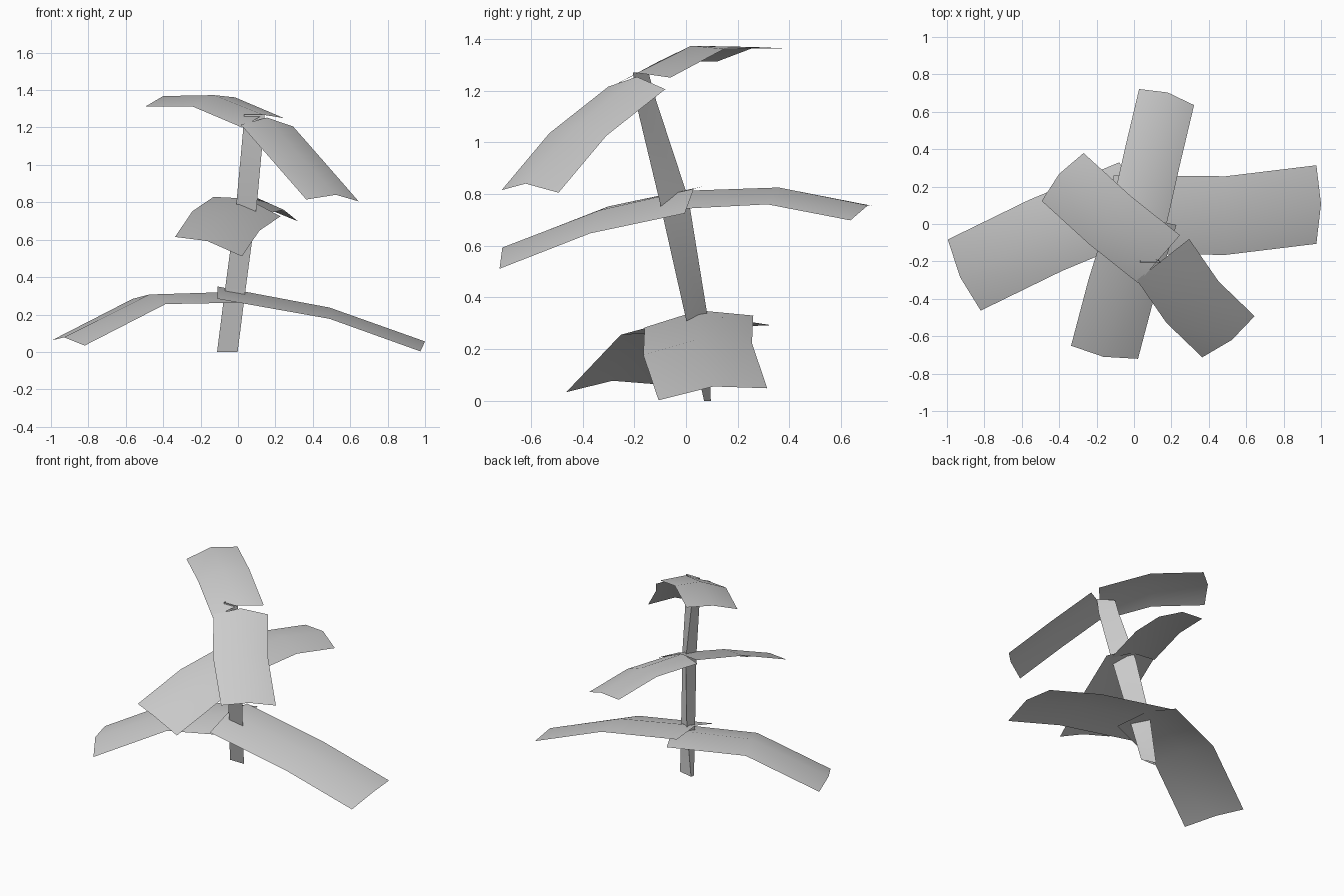
import bpy, bmesh, math
from mathutils import Vector

cube = bpy.data.objects.get("Cube")
if cube:
    bpy.data.objects.remove(cube, do_unlink=True)

grey = bpy.data.materials.new("plain_grey")
grey.use_nodes = True
grey.diffuse_color = (0.6, 0.6, 0.6, 1)
grey.node_tree.nodes["Principled BSDF"].inputs["Base Color"].default_value = (0.6, 0.6, 0.6, 1)


def loft(name, rows, closed=False):
    """Skin a smooth surface over equal-length rows of points."""
    bm = bmesh.new()
    grid = [[bm.verts.new(p) for p in row] for row in rows]
    n = len(grid[0])
    for low, high in zip(grid, grid[1:]):
        for i in range(n if closed else n - 1):
            j = (i + 1) % n
            bm.faces.new((low[i], low[j], high[j], high[i]))
    bm.normal_update()
    if closed:
        bmesh.ops.recalc_face_normals(bm, faces=bm.faces)
    else:
        # Leaves face upwards
        for f in bm.faces:
            if f.normal.z < 0:
                f.normal_flip()
    mesh = bpy.data.meshes.new(name)
    bm.to_mesh(mesh)
    bm.free()
    mesh.materials.append(grey)
    obj = bpy.data.objects.new(name, mesh)
    bpy.context.collection.objects.link(obj)
    bpy.ops.object.select_all(action='DESELECT')
    obj.select_set(True)
    bpy.context.view_layer.objects.active = obj
    bpy.ops.object.shade_smooth_by_angle(angle=math.radians(50))


def leaf(name, base, bend, tip, side):
    """Arched strip: edges lie to each side of the midrib and hang below it."""
    side = Vector(side)
    midrib = [Vector(p) for p in (base, bend, tip)]
    outward = (midrib[2] - midrib[1]) * Vector((1, 1, 0)).length / 2 ** 0.5
    outward.z = 0
    rows = []
    for point, droop, setback in zip(midrib, (0.043, 0.037, 0.03), (0, 0, 0.025)):
        edge = point - outward.normalized() * setback - Vector((0, 0, droop))
        rows.append([edge - side, point, edge + side])
    loft(name, rows)


# Leaning three-sided stem: centre x, centre y, height, half depth
stem_rings = [(-0.057, 0.083, 0.0, 0.013), (-0.015, 0.04, 0.33, 0.043),
              (0.045, -0.047, 0.78, 0.057), (0.08, -0.155, 1.16, 0.04),
              (0.088, -0.175, 1.27, 0.03)]
loft("stem", [[(x - 0.05, y + d, z), (x + 0.055, y - d, z), (x - 0.055, y - d, z)]
              for x, y, z, d in stem_rings], closed=True)

# Three pairs of leaves: midrib base, bend and tip, then half-width vector
leaf("lower_left_leaf", (-0.11, 0.05, 0.35), (0.49, 0.045, 0.237), (1.0, 0.107, 0.056),
     (0, 0.21, 0.023))
leaf("lower_right_leaf", (0.01, 0.14, 0.322), (-0.475, -0.062, 0.307), (-0.93, -0.284, 0.078),
     (-0.088, 0.19, 0.014))
leaf("middle_front_leaf", (0.048, 0.03, 0.82), (-0.065, -0.335, 0.737), (-0.164, -0.71, 0.593),
     (-0.179, 0.035, 0.052))
leaf("middle_back_leaf", (0.02, 0.01, 0.813), (0.098, 0.358, 0.825), (0.18, 0.703, 0.756),
     (-0.147, 0.043, 0.028))
leaf("upper_back_leaf", (0.134, -0.188, 1.268), (-0.128, 0.02, 1.373), (-0.4, 0.268, 1.368),
     (0.112, 0.128, 0.025))
leaf("upper_front_leaf", (0.155, -0.19, 1.253), (0.313, -0.418, 1.067), (0.523, -0.62, 0.84),
     (0.14, 0.11, -0.005))
